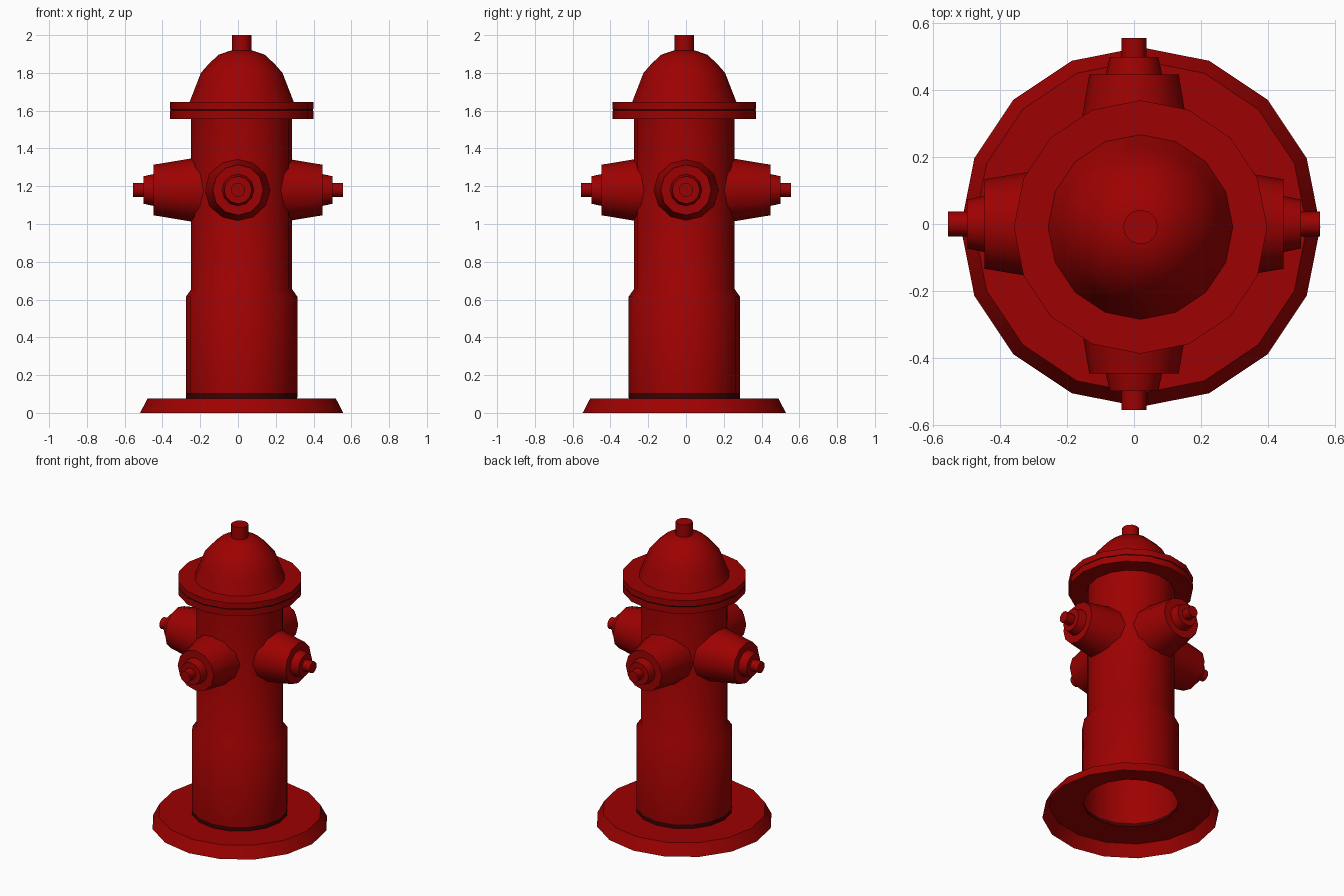
import bpy, bmesh, math
from mathutils import Matrix, Vector

if "Cube" in bpy.data.objects:
    bpy.data.objects.remove(bpy.data.objects["Cube"])

CX, CY = 0.0195, -0.009   # axis of the hydrant body


def material(name, colour):
    mat = bpy.data.materials.new(name)
    mat.diffuse_color = (*colour, 1)
    mat.use_nodes = True
    mat.node_tree.nodes["Principled BSDF"].inputs["Base Color"].default_value = mat.diffuse_color
    return mat


red = material("hydrant red", (0.34, 0.0003, 0.0003))
dark = material("dark seam", (0.05, 0.0005, 0.0005))


def lathe(name, profile, sides, matrix, cap=False, angle=32, mat=red):
    """Revolve (radius, height) points around z, then place with a matrix."""
    bm = bmesh.new()
    rings = []
    for r, z in profile:
        rings.append([bm.verts.new(matrix @ Vector((
            r * math.cos(2 * math.pi * i / sides),
            r * math.sin(2 * math.pi * i / sides), z))) for i in range(sides)])
    for a, b in zip(rings, rings[1:]):
        for i in range(sides):
            j = (i + 1) % sides
            bm.faces.new((a[i], a[j], b[j], b[i]))
    if cap:
        bm.faces.new(rings[-1])
    mesh = bpy.data.meshes.new(name)
    bm.to_mesh(mesh)
    bm.free()
    mesh.materials.append(mat)
    ob = bpy.data.objects.new(name, mesh)
    bpy.context.collection.objects.link(ob)
    bpy.ops.object.select_all(action='DESELECT')
    bpy.context.view_layer.objects.active = ob
    ob.select_set(True)
    bpy.ops.object.shade_smooth_by_angle(angle=math.radians(angle))
    return ob


axis = Matrix.Translation((CX, CY, 0))

# Ground flange, an open-bottomed shell with a hole under the barrel
lathe("base_flange", [(0.538, 0), (0.498, 0.077), (0.288, 0.077)], 16, axis)

# Hollow barrel, open at the bottom, with a wider lower section on a dark seam
lathe("barrel_seam", [(0.294, 0.077), (0.295, 0.105)], 16, axis, mat=dark)
lathe("barrel", [(0.295, 0.105), (0.295, 0.615),
                 (0.267, 0.655), (0.267, 1.57)], 16, axis, angle=42)

# Rim of two plates with a dark seam between, domed bonnet
lathe("rim_lower", [(0.26, 1.557), (0.379, 1.557), (0.379, 1.598)], 16, axis)
lathe("rim_seam", [(0.379, 1.598), (0.377, 1.603), (0.379, 1.608)], 16, axis,
      mat=dark)
lathe("rim_upper", [(0.379, 1.608), (0.379, 1.645), (0.26, 1.645)], 16, axis)
lathe("bonnet", [(0.277, 1.643), (0.245, 1.725), (0.216, 1.8), (0.172, 1.85),
                 (0.122, 1.896), (0.062, 1.917), (0.03, 1.92)],
      16, axis, cap=True)
lathe("top_nut", [(0.052, 1.91), (0.052, 2.0)], 12, axis, cap=True)

# Four outlets with stepped caps
for k, side in enumerate(("right", "back", "left", "front")):
    m = (Matrix.Translation((0, 0, 1.18)) @ Matrix.Rotation(k * math.pi / 2, 4, 'Z')
         @ Matrix.Rotation(math.pi / 2, 4, 'Y'))
    lathe(side + "_outlet", [(0.178, 0.18), (0.134, 0.447), (0.084, 0.447),
                             (0.073, 0.5), (0.037, 0.5), (0.037, 0.557)],
          12, m, cap=True)
